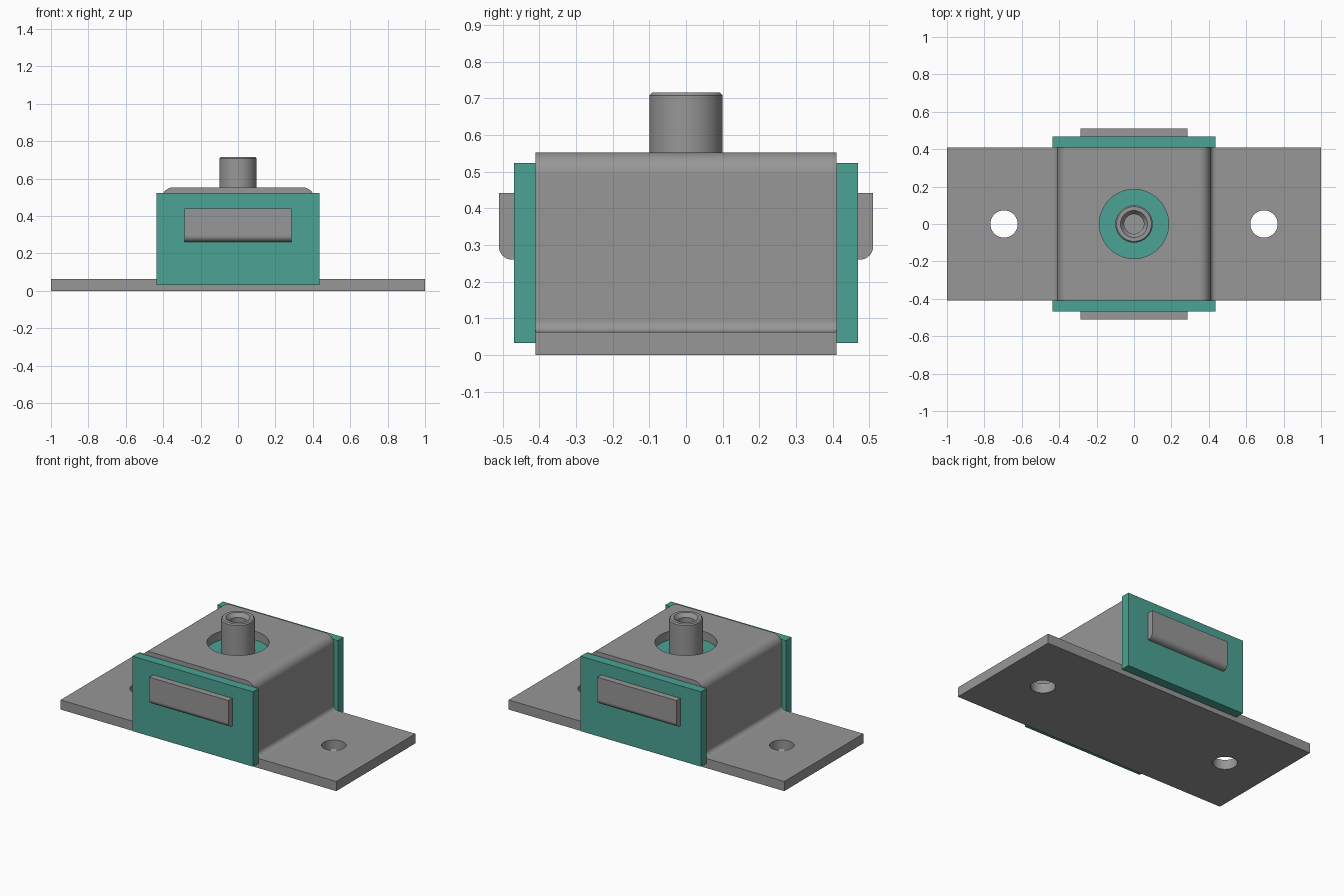
import bpy, bmesh, math

if "Cube" in bpy.data.objects:
    bpy.data.objects.remove(bpy.data.objects["Cube"])


def material(name, rgb):
    m = bpy.data.materials.new(name)
    m.diffuse_color = (*rgb, 1)
    m.use_nodes = True
    m.node_tree.nodes["Principled BSDF"].inputs["Base Color"].default_value = m.diffuse_color
    return m


GREY = material("steel grey", (0.31, 0.31, 0.31))
TEAL = material("rubber teal", (0.07, 0.366, 0.296))


def finish(name, bm, mat):
    bmesh.ops.recalc_face_normals(bm, faces=bm.faces)
    me = bpy.data.meshes.new(name)
    bm.to_mesh(me)
    bm.free()
    me.materials.append(mat)
    ob = bpy.data.objects.new(name, me)
    bpy.context.collection.objects.link(ob)
    return ob


def smooth(ob):
    ob.data.shade_smooth()
    ob.data.set_sharp_from_angle(angle=math.radians(35))
    mod = ob.modifiers.new("normals", 'WEIGHTED_NORMAL')
    mod.keep_sharp = True


def prism(name, pts, mat, axis, a, b):
    """Extrude a 2D outline from a to b along x (points y,z) or y (points x,z)."""
    bm = bmesh.new()
    place = (lambda p: (a, p[0], p[1])) if axis == 'x' else (lambda p: (p[0], a, p[1]))
    face = bm.faces.new([bm.verts.new(place(p)) for p in pts])
    ext = bmesh.ops.extrude_face_region(bm, geom=[face])
    verts = [v for v in ext["geom"] if isinstance(v, bmesh.types.BMVert)]
    move = (b - a, 0, 0) if axis == 'x' else (0, b - a, 0)
    bmesh.ops.translate(bm, verts=verts, vec=move)
    return finish(name, bm, mat)


def lathe(name, prof, mat, x=0.0, n=48):
    """Spin a closed (radius, z) profile about a vertical axis."""
    bm = bmesh.new()
    vs = [bm.verts.new((r, 0, z)) for r, z in prof]
    es = [bm.edges.new(p) for p in zip(vs, vs[1:])]
    bmesh.ops.spin(bm, geom=vs + es, axis=(0, 0, 1), cent=(0, 0, 0),
                   angle=2 * math.pi, steps=n)
    bmesh.ops.remove_doubles(bm, verts=bm.verts, dist=1e-5)
    bmesh.ops.translate(bm, verts=bm.verts, vec=(x, 0, 0))
    return finish(name, bm, mat)


def arc(cx, cz, r, a0, a1, n=8):
    return [(cx + r * math.cos(math.radians(a0 + (a1 - a0) * i / n)),
             cz + r * math.sin(math.radians(a0 + (a1 - a0) * i / n)))
            for i in range(n + 1)]


def cylinder(name, r, z0, z1, x=0.0, mat=GREY):
    return lathe(name, [(0, z0), (r, z0), (r, z1), (0, z1)], mat, x)


# hat-shaped bracket with rounded shoulders and feet
W, T, F, H, R, r = 0.408, 0.41, 0.063, 0.552, 0.06, 0.03
half = [(1.0, 0), (1.0, F)] + arc(W + r, F + r, r, 270, 180) + arc(W - R, H - R, R, 0, 90)
bracket = prism("bracket", half + [(-x, z) for x, z in reversed(half)], GREY, 'y', -T, T)

# centre recess and the two mounting holes
cutters = [cylinder("recess_cutter", 0.185, 0.46, 0.7)]
cutters += [cylinder("hole_cutter", 0.073, -0.1, 0.2, s * 0.695) for s in (-1, 1)]
for c in cutters:
    mod = bracket.modifiers.new("cut", 'BOOLEAN')
    mod.operation, mod.solver, mod.object = 'DIFFERENCE', 'EXACT', c
bpy.context.view_layer.update()
cut_mesh = bpy.data.meshes.new_from_object(
    bracket.evaluated_get(bpy.context.evaluated_depsgraph_get()))
bracket.modifiers.clear()
bracket.data = cut_mesh
for c in cutters:
    bpy.data.objects.remove(c)
smooth(bracket)

# rubber seen inside the recess
smooth(cylinder("rubber_core", 0.185, 0.455, 0.495, mat=TEAL))

# hollow threaded stud
smooth(lathe("stud", [(0, 0.48), (0.1, 0.48), (0.1, 0.708), (0.093, 0.715), (0.072, 0.715),
                      (0.053, 0.69), (0.053, 0.56), (0, 0.56)], GREY))

# rubber end plates and their steel tabs, front and back
for side, s in (("front", -1), ("back", 1)):
    prism(side + "_rubber_plate", [(-0.437, 0.032), (0.437, 0.032), (0.437, 0.523), (-0.437, 0.523)],
          TEAL, 'y', s * T, s * 0.469)
    tab = [(0.46, 0.26)] + arc(0.475, 0.295, 0.035, 270, 360) + [(0.51, 0.441), (0.46, 0.441)]
    smooth(prism(side + "_tab", [(s * y, z) for y, z in tab], GREY, 'x', -0.287, 0.287))
